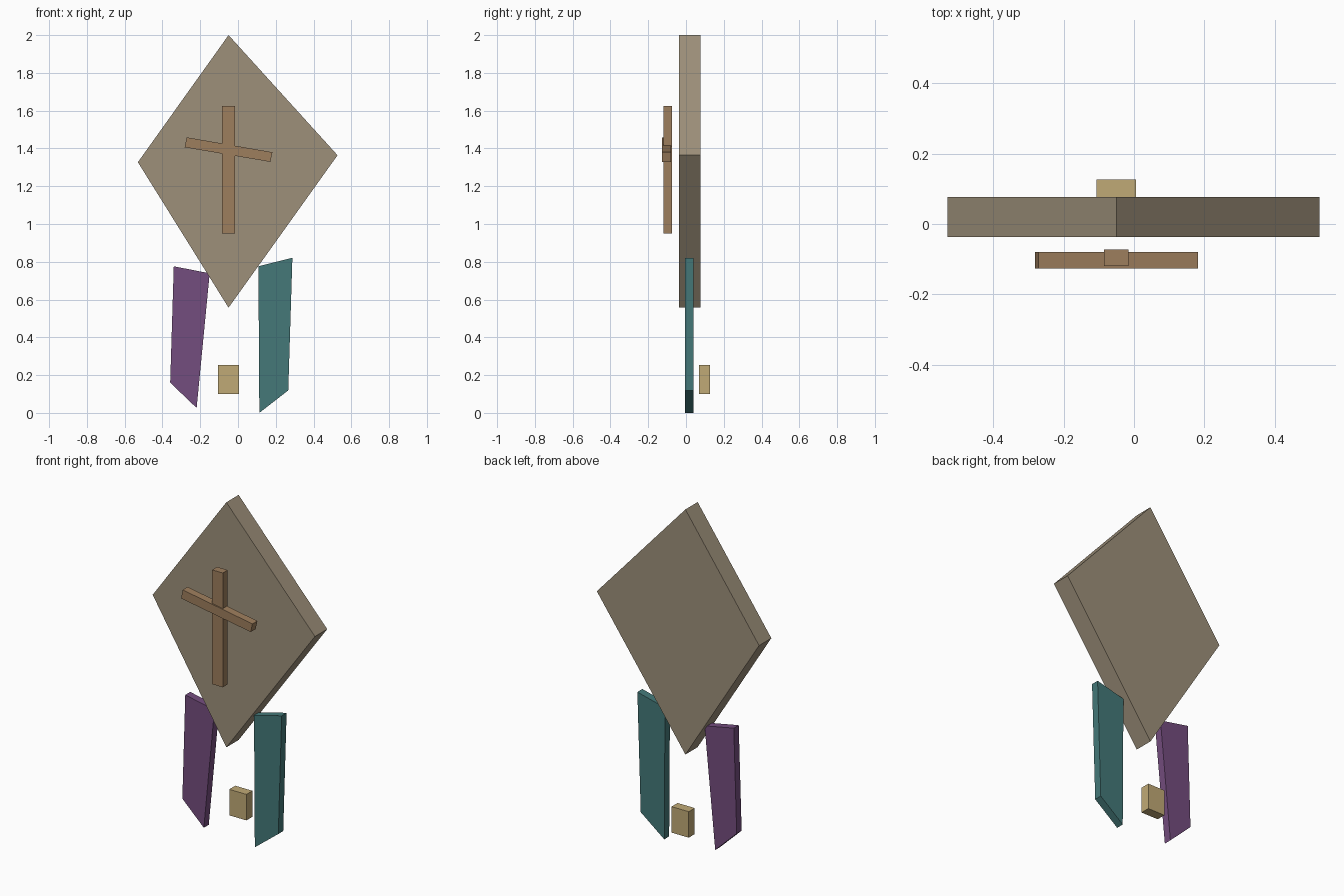
import bpy
import bmesh

if "Cube" in bpy.data.objects:
    bpy.data.objects.remove(bpy.data.objects["Cube"])


def material(name, rgb):
    m = bpy.data.materials.new(name)
    m.diffuse_color = (*rgb, 1)
    m.use_nodes = True
    m.node_tree.nodes["Principled BSDF"].inputs["Base Color"].default_value = m.diffuse_color
    return m


def slab(name, outline, y0, y1, mat):
    """Extrude an (x, z) outline from y0 (front) to y1 (back)."""
    bm = bmesh.new()
    face = bm.faces.new([bm.verts.new((x, y0, z)) for x, z in outline])
    ext = bmesh.ops.extrude_face_region(bm, geom=[face])
    moved = [v for v in ext["geom"] if isinstance(v, bmesh.types.BMVert)]
    bmesh.ops.translate(bm, verts=moved, vec=(0, y1 - y0, 0))
    bmesh.ops.recalc_face_normals(bm, faces=bm.faces)
    mesh = bpy.data.meshes.new(name)
    bm.to_mesh(mesh)
    bm.free()
    mesh.materials.append(mat)
    obj = bpy.data.objects.new(name, mesh)
    bpy.context.collection.objects.link(obj)
    return obj


def rect(x0, x1, z0, z1):
    return [(x0, z0), (x1, z0), (x1, z1), (x0, z1)]


taupe = material("taupe", (0.34, 0.28, 0.195))
wood = material("brown wood", (0.34, 0.21, 0.11))
purple = material("purple", (0.175, 0.074, 0.21))
teal = material("teal", (0.058, 0.19, 0.19))
tan = material("tan", (0.53, 0.40, 0.18))

# Kite body
slab("kite_panel", [(-0.05, 2.0), (-0.53, 1.327), (-0.05, 0.557), (0.527, 1.364)],
     -0.037, 0.077, taupe)

# Crossed sticks in front of the panel
slab("upright_stick", rect(-0.085, -0.016, 0.951, 1.624), -0.119, -0.073, wood)
slab("cross_stick", [(-0.272, 1.459), (-0.282, 1.406), (0.171, 1.329), (0.182, 1.38)],
     -0.126, -0.08, wood)

# Hanging ribbons
slab("left_ribbon", [(-0.34, 0.776), (-0.359, 0.16), (-0.219, 0.026), (-0.15, 0.739)],
     -0.005, 0.041, purple)
slab("right_ribbon", [(0.108, 0.776), (0.113, 0.0), (0.266, 0.119), (0.288, 0.821)],
     -0.005, 0.041, teal)

# Small block at the back
slab("tail_block", rect(-0.106, 0.006, 0.101, 0.254), 0.07, 0.126, tan)
